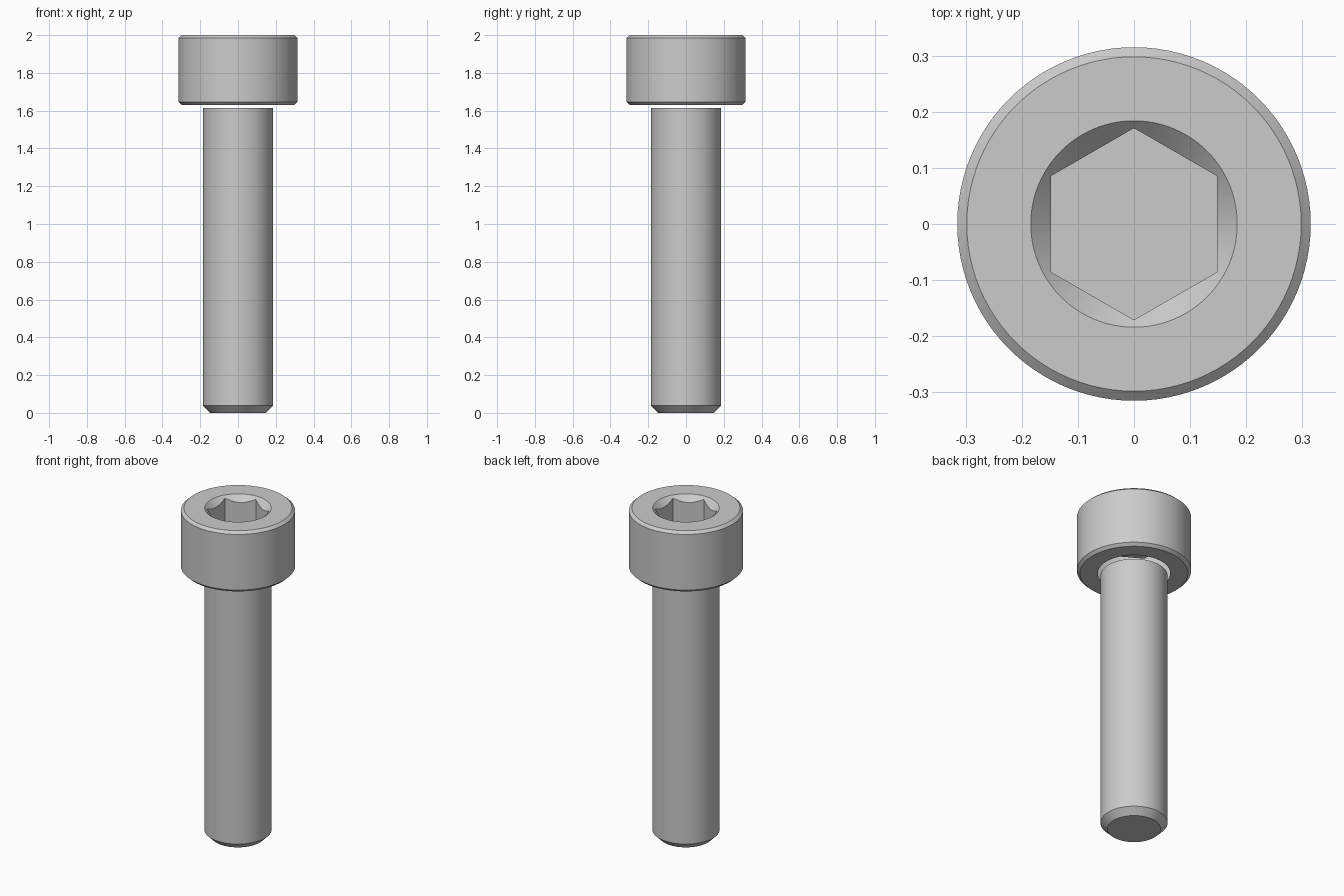
import bpy, bmesh, math

cube = bpy.data.objects.get("Cube")
if cube:
    bpy.data.objects.remove(cube, do_unlink=True)

SEGMENTS = 96
HEX_HALF = 0.148      # half the distance across the socket flats
RIM = 0.184           # radius of the socket countersink
TOP = 2.0

steel = bpy.data.materials.new("steel grey")
steel.use_nodes = True
grey = (0.6, 0.6, 0.6, 1)
steel.diffuse_color = grey
steel.node_tree.nodes["Principled BSDF"].inputs["Base Color"].default_value = grey


def circle(r, z):
    return lambda a: (r, z)


def hex_radius(a):
    step = math.pi / 3
    return HEX_HALF / math.cos((a + step / 2) % step - step / 2)


def scallop(a):
    # where the 45 degree countersink meets the hexagon walls
    r = hex_radius(a)
    return r, TOP - (RIM - r)


def socket_floor(a):
    return hex_radius(a), 1.815


def loft(name, rings, cap_first=False, cap_last=False):
    """Skin a stack of rings, each giving (radius, height) for an angle."""
    bm = bmesh.new()
    loops = []
    for ring in rings:
        loop = []
        for i in range(SEGMENTS):
            a = math.tau * i / SEGMENTS
            r, z = ring(a)
            loop.append(bm.verts.new((r * math.cos(a), r * math.sin(a), z)))
        loops.append(loop)
    for low, high in zip(loops, loops[1:]):
        for i in range(SEGMENTS):
            j = (i + 1) % SEGMENTS
            bm.faces.new((low[i], low[j], high[j], high[i]))
    if cap_first:
        bm.faces.new(loops[0][::-1])
    if cap_last:
        bm.faces.new(loops[-1])
    mesh = bpy.data.meshes.new(name)
    bm.to_mesh(mesh)
    bm.free()
    mesh.materials.append(steel)
    obj = bpy.data.objects.new(name, mesh)
    bpy.context.collection.objects.link(obj)
    bpy.ops.object.select_all(action="DESELECT")
    obj.select_set(True)
    bpy.context.view_layer.objects.active = obj
    bpy.ops.object.shade_smooth_by_angle(angle=math.radians(25))
    return obj


# Head: open underside ring, chamfered wall, countersunk hexagon socket
loft("head", [
    circle(0.2, 1.63), circle(0.298, 1.63), circle(0.315, 1.646),
    circle(0.315, 1.985), circle(0.298, TOP), circle(RIM, TOP),
    scallop, socket_floor,
], cap_last=True)

# Shank: chamfered tip, open at the top just below the head
loft("shank", [
    circle(0.147, 0), circle(0.185, 0.038), circle(0.185, 1.615),
], cap_first=True)
